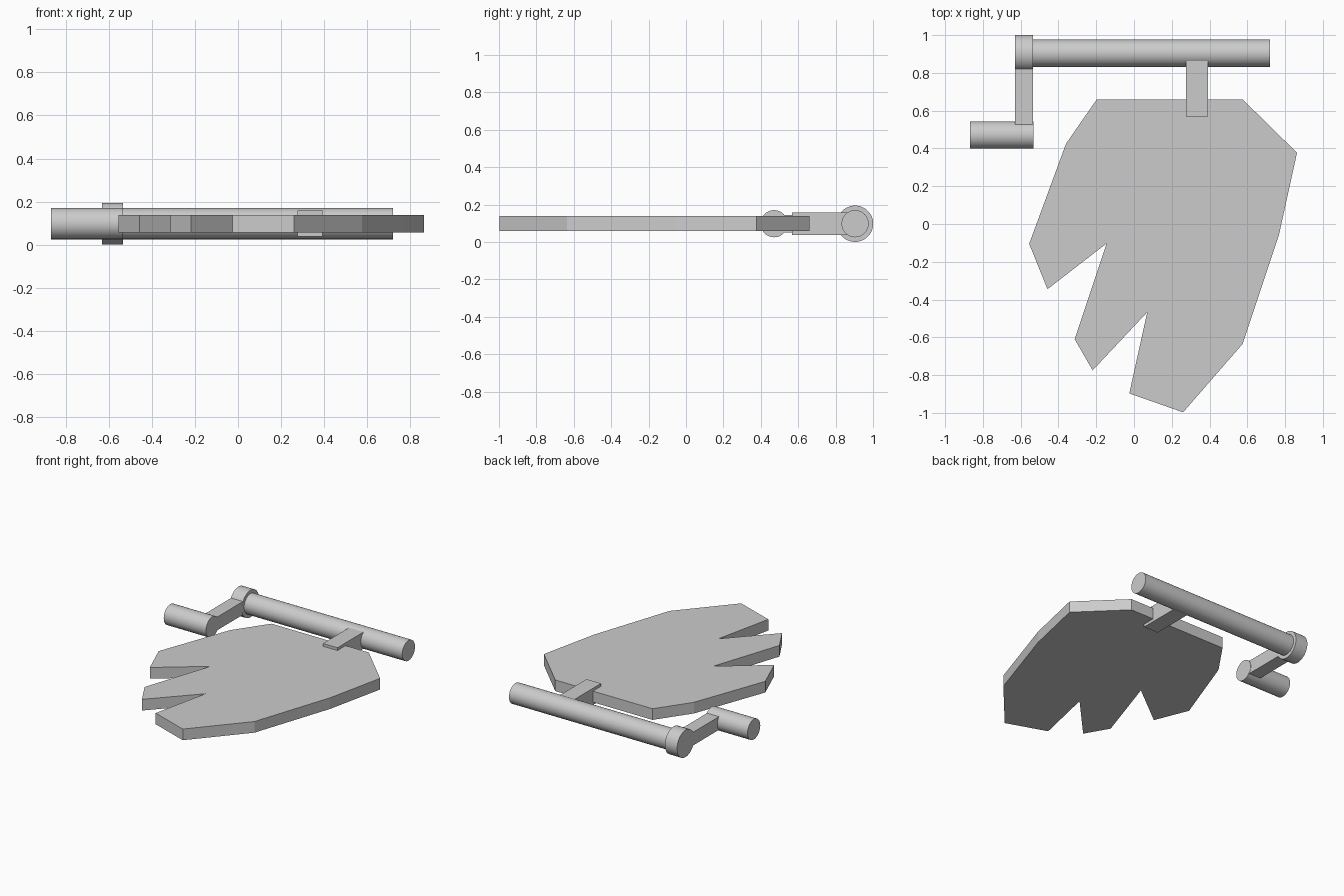
import bpy
import bmesh
import math
from mathutils import Matrix, Vector

default = bpy.data.objects.get("Cube")
if default:
    bpy.data.objects.remove(default, do_unlink=True)

# Single plain grey for the whole model
GREY = (0.6, 0.6, 0.6, 1.0)
grey = bpy.data.materials.new("plain_grey")
grey.use_nodes = True
grey.diffuse_color = GREY
grey.node_tree.nodes["Principled BSDF"].inputs["Base Color"].default_value = GREY

MID_Z = 0.098  # every part is centred on this height


def finish(name, bm):
    bmesh.ops.recalc_face_normals(bm, faces=bm.faces)
    mesh = bpy.data.meshes.new(name)
    bm.to_mesh(mesh)
    bm.free()
    mesh.materials.append(grey)
    obj = bpy.data.objects.new(name, mesh)
    bpy.context.collection.objects.link(obj)
    return obj


def rod(name, x0, x1, y, radius):
    """Round bar lying along x."""
    bm = bmesh.new()
    place = Matrix.Translation(((x0 + x1) / 2, y, MID_Z)) @ Matrix.Rotation(math.pi / 2, 4, "Y")
    bmesh.ops.create_cone(bm, cap_ends=True, segments=48, radius1=radius,
                          radius2=radius, depth=x1 - x0, matrix=place)
    obj = finish(name, bm)
    bpy.ops.object.select_all(action="DESELECT")
    obj.select_set(True)
    bpy.context.view_layer.objects.active = obj
    bpy.ops.object.shade_smooth_by_angle(angle=math.radians(30))


def bar(name, x0, x1, y0, y1, height):
    """Rectangular bar centred on the middle height."""
    bm = bmesh.new()
    place = (Matrix.Translation(((x0 + x1) / 2, (y0 + y1) / 2, MID_Z))
             @ Matrix.Diagonal((x1 - x0, y1 - y0, height, 1)))
    bmesh.ops.create_cube(bm, size=1, matrix=place)
    finish(name, bm)


def plate(name, outline, thickness):
    """Flat outline extruded upwards."""
    bm = bmesh.new()
    base = MID_Z - thickness / 2
    face = bm.faces.new([bm.verts.new((x, y, base)) for x, y in outline])
    result = bmesh.ops.extrude_face_region(bm, geom=[face], use_keep_orig=True)
    top = [v for v in result["geom"] if isinstance(v, bmesh.types.BMVert)]
    bmesh.ops.translate(bm, verts=top, vec=Vector((0, 0, thickness)))
    finish(name, bm)


# Broad blade with two notches cut into its front left edge
plate("notched_blade", [
    (-0.197, 0.66), (-0.36, 0.425), (-0.555, -0.105), (-0.458, -0.345),
    (-0.145, -0.103), (-0.314, -0.61), (-0.219, -0.775), (0.07, -0.467),
    (-0.025, -0.897), (0.26, -0.997), (0.575, -0.635), (0.768, -0.055),
    (0.863, 0.377), (0.575, 0.66)], 0.08)

# Shaft with its end collar, crank and grip
rod("shaft", -0.55, 0.72, 0.904, 0.0725)
rod("shaft_collar", -0.63, -0.534, 0.904, 0.097)
bar("crank_arm", -0.629, -0.535, 0.47, 0.904, 0.095)
rod("crank_grip", -0.868, -0.533, 0.471, 0.0725)

# Bracket joining the blade to the shaft
bar("blade_bracket", 0.276, 0.391, 0.568, 0.904, 0.12)
